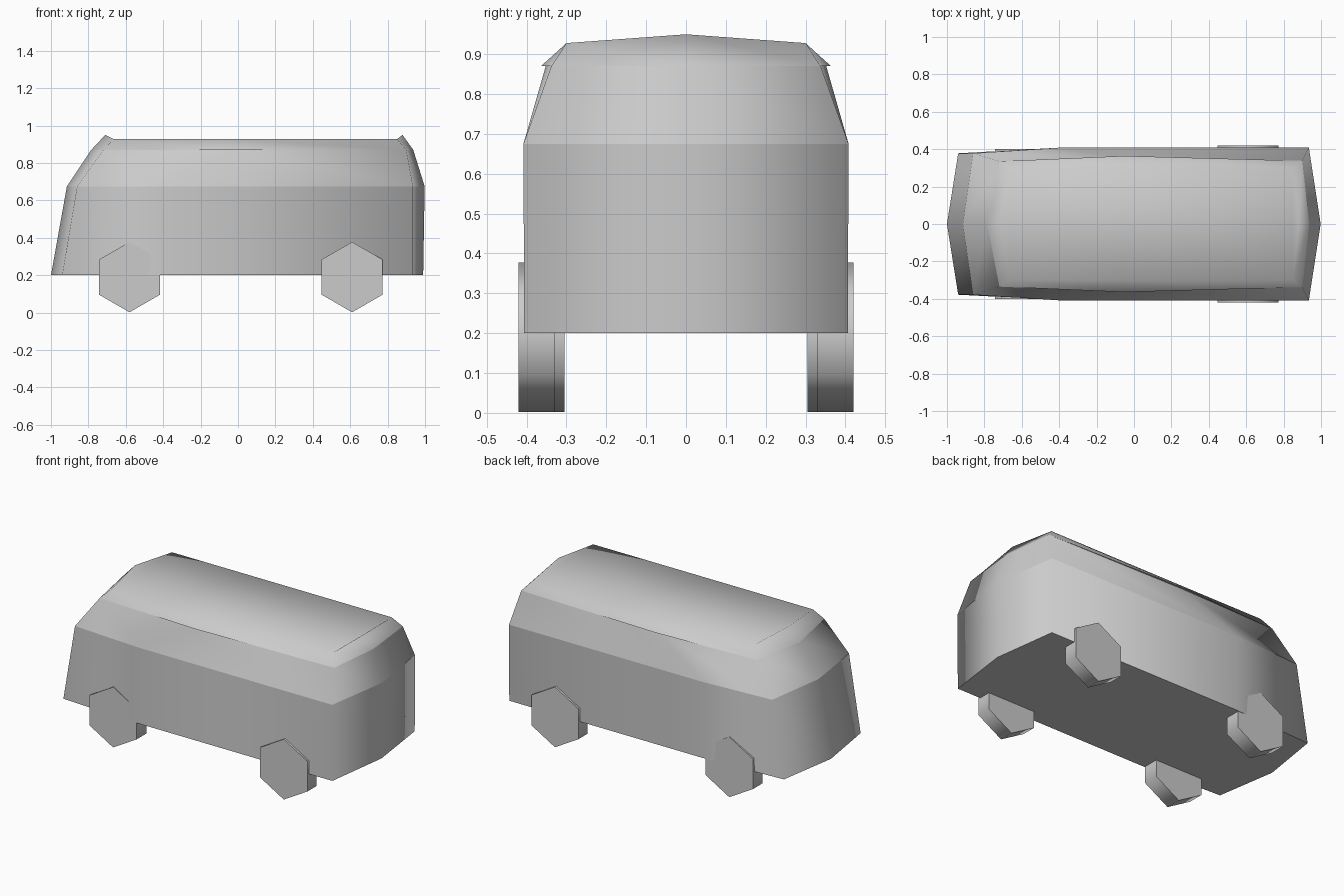
import bpy, bmesh
from math import pi
from mathutils import Matrix

if "Cube" in bpy.data.objects:
    bpy.data.objects.remove(bpy.data.objects["Cube"], do_unlink=True)

grey = bpy.data.materials.new("plain grey")
grey.use_nodes = True
grey.diffuse_color = (0.6, 0.6, 0.6, 1)
grey.node_tree.nodes["Principled BSDF"].inputs["Base Color"].default_value = grey.diffuse_color


def add_object(name, bm):
    mesh = bpy.data.meshes.new(name)
    bm.to_mesh(mesh)
    bm.free()
    mesh.materials.append(grey)
    obj = bpy.data.objects.new(name, mesh)
    bpy.context.collection.objects.link(obj)
    return obj


# Half outlines from nose to tail, stacked from the sill to the roof
sill = [(-1, 0, .2), (-.94, .378, .2), (-.4, .406, .2), (.935, .406, .2), (.99, 0, .2)]
belt = [(-.915, 0, .675), (-.86, .378, .675), (-.4, .408, .675), (.935, .408, .675), (.998, 0, .675)]
wall_top = [(-.785, 0, .87), (-.72, .335, .87), (-.05, .352, .87), (.9, .338, .87), (.937, 0, .87)]
roof_lip = [(-.785, 0, .87), (-.72, .335, .87), (-.05, .364, .87), (.9, .338, .87), (.937, 0, .87)]
roof_edge = [(-.71, 0, .95), (-.665, .3, .928), (-.05, .3, .928), (.85, .3, .928), (.88, 0, .95)]


def full_ring(bm, half):
    mirrored = [(x, -y, z) for x, y, z in half[-2:0:-1]]
    return [bm.verts.new(p) for p in half + mirrored]


# Body shell: smooth around each band, crisp between bands
bm = bmesh.new()
rings = [full_ring(bm, half) for half in (sill, belt, wall_top, roof_lip, roof_edge)]
for low, high in zip(rings, rings[1:]):
    for i in range(len(low)):
        j = (i + 1) % len(low)
        bm.faces.new((low[i], low[j], high[j], high[i]))
bm.faces.new(rings[0])
top = rings[-1]
n = len(top)
for i in range(n // 2):
    a, b, c, d = top[i], top[i + 1], top[(n - i - 1) % n], top[(n - i) % n]
    bm.faces.new((a, b, c) if a is d else ((a, b, d) if b is c else (a, b, c, d)))
bmesh.ops.remove_doubles(bm, verts=bm.verts, dist=.001)
bmesh.ops.recalc_face_normals(bm, faces=bm.faces)
for face in bm.faces:
    face.smooth = True
for edge in bm.edges:
    heights = [v.co.z for v in edge.verts]
    edge.smooth = not (abs(heights[0] - heights[1]) < .001 and heights[0] < .9)
add_object("van_body", bm)


# Six-sided wheels
def wheel(name, x, inner, outer):
    bm = bmesh.new()
    place = (Matrix.Translation((x, (inner + outer) / 2, .19))
             @ Matrix.Rotation(pi / 2, 4, "X"))
    bmesh.ops.create_cone(bm, cap_ends=True, segments=6, radius1=.188, radius2=.188,
                          depth=abs(outer - inner), matrix=place)
    low = min(v.co.z for v in bm.verts)
    if low > .03:
        spin = Matrix.Rotation(pi / 6, 3, "Y")
        bmesh.ops.rotate(bm, verts=bm.verts, cent=place.translation, matrix=spin)
    for face in bm.faces:
        face.smooth = len(face.verts) == 4
    for edge in bm.edges:
        edge.smooth = all(f.smooth for f in edge.link_faces)
    add_object(name, bm)


for side, s in (("left", 1), ("right", -1)):
    wheel("front_wheel_" + side, -.58, s * .305, s * .402)
    wheel("rear_wheel_" + side, .61, s * .33, s * .42)
